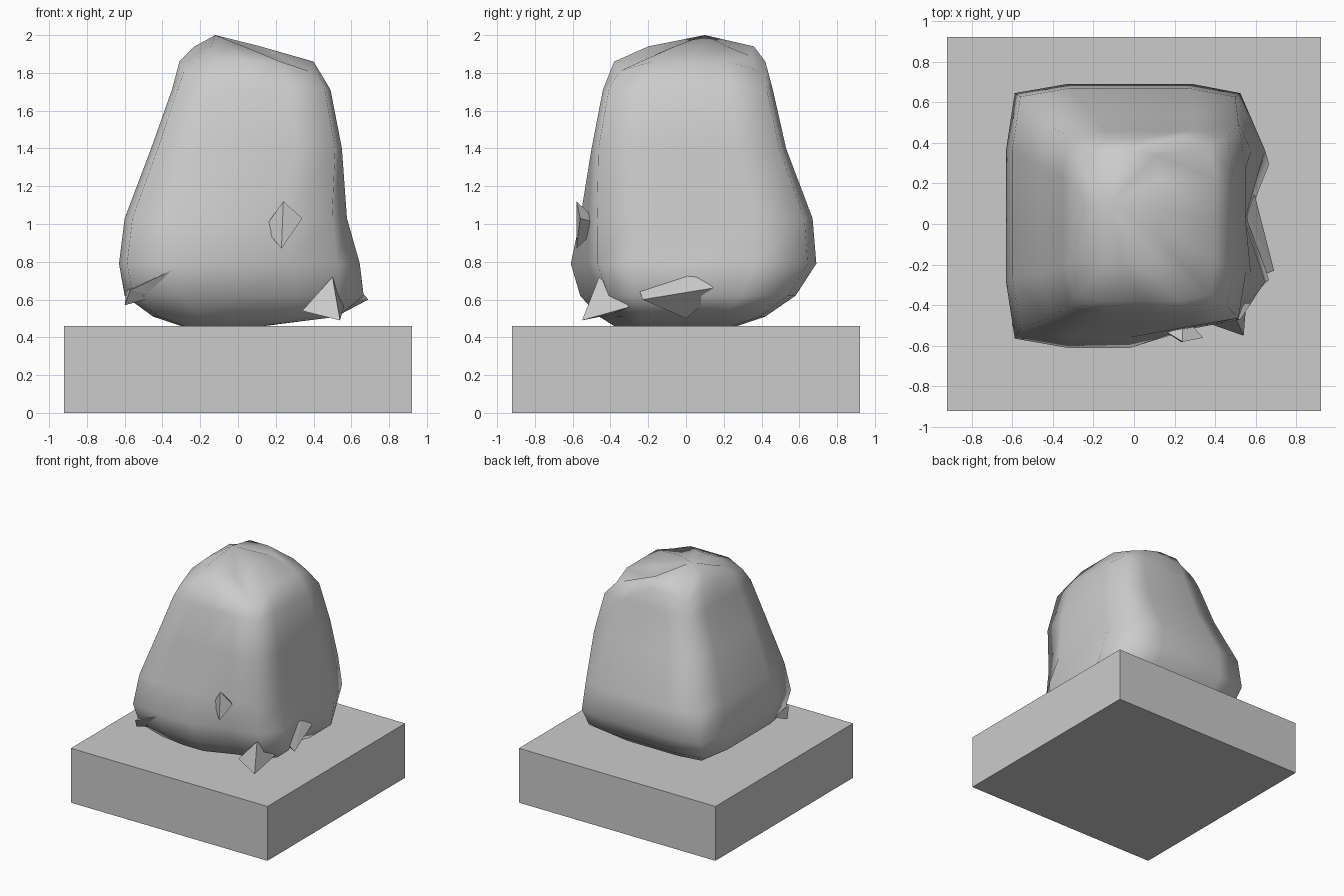
import bpy, bmesh, math

if "Cube" in bpy.data.objects:
    bpy.data.objects.remove(bpy.data.objects["Cube"])

# Square plinth
bpy.ops.mesh.primitive_cube_add(size=1, location=(0, 0, 0.23))
plinth = bpy.context.object
plinth.name = "plinth"
plinth.scale = (1.84, 1.84, 0.46)

# Boulder levels: z, x min, x max, y min, y max
LEVELS = [
    (0.46, -0.30, 0.14, -0.38, 0.27),
    (0.51, -0.45, 0.48, -0.46, 0.42),
    (0.62, -0.60, 0.60, -0.56, 0.58),
    (0.79, -0.63, 0.59, -0.61, 0.69),
    (1.03, -0.60, 0.55, -0.56, 0.67),
    (1.40, -0.46, 0.55, -0.50, 0.53),
    (1.71, -0.35, 0.49, -0.44, 0.46),
    (1.86, -0.31, 0.40, -0.38, 0.42),
    (1.94, -0.23, 0.12, -0.20, 0.36),
]

# Rounded-square outline with four points per side
OUTLINE = []
for k in range(4):
    a = k * math.pi / 2
    for u, v in ((-0.93, -0.93), (-0.5, -1), (0, -1), (0.5, -1)):
        OUTLINE.append((u * math.cos(a) - v * math.sin(a),
                        u * math.sin(a) + v * math.cos(a)))


def rock_point(u, v, level):
    z, x0, x1, y0, y1 = level
    x = (x0 + x1) / 2 + u * (x1 - x0) / 2
    y = (y0 + y1) / 2 + v * (y1 - y0) / 2
    low = max(0, 1 - abs(z - 0.66) / 0.6)
    # lobes and hollow on the right face
    if u > 0.9 and z > 0.5:
        x += low * (0.07 if abs(abs(v) - 0.5) < 0.1 else -0.05 if abs(v) < 0.1 else -0.03)
    # recess at the lower right of the front
    if v < -0.9 and u > 0.4:
        y += 0.12 * low
    # corners of the crown droop
    if z > 1.8 and abs(u) > 0.8 and abs(v) > 0.8:
        z -= 0.05
    return x, y, z


bm = bmesh.new()
rings = [[bm.verts.new(rock_point(u, v, lv)) for u, v in OUTLINE] for lv in LEVELS]
n = len(OUTLINE)
for lo, hi in zip(rings, rings[1:]):
    for i in range(n):
        j = (i + 1) % n
        bm.faces.new((lo[i], lo[j], hi[j], hi[i]))
peak = bm.verts.new((-0.12, 0.1, 2.0))
for i in range(n):
    bm.faces.new((rings[-1][i], rings[-1][(i + 1) % n], peak))
bm.faces.new(rings[0][::-1])
bmesh.ops.recalc_face_normals(bm, faces=bm.faces)
mesh = bpy.data.meshes.new("boulder")
bm.to_mesh(mesh)
bm.free()
boulder = bpy.data.objects.new("boulder", mesh)
bpy.context.collection.objects.link(boulder)
for p in mesh.polygons:
    p.use_smooth = True


# Sharp chips that stick out of the boulder
def chip(name, points):
    b = bmesh.new()
    for p in points:
        b.verts.new(p)
    bmesh.ops.convex_hull(b, input=b.verts)
    m = bpy.data.meshes.new(name)
    b.to_mesh(m)
    b.free()
    bpy.context.collection.objects.link(bpy.data.objects.new(name, m))


chip("front_chip", [(0.14, -0.52, 0.98), (0.24, -0.58, 1.12), (0.34, -0.56, 1.03),
                    (0.23, -0.58, 0.87), (0.24, -0.45, 1.0)])
chip("corner_chip", [(0.54, -0.55, 0.49), (0.34, -0.48, 0.54), (0.50, -0.46, 0.72),
                     (0.56, -0.30, 0.56), (0.42, -0.40, 0.52)])
chip("right_chip", [(0.69, -0.23, 0.60), (0.56, 0.05, 0.72), (0.58, 0.20, 0.67),
                    (0.50, 0.0, 0.50), (0.56, -0.28, 0.75), (0.45, -0.1, 0.6)])
chip("left_chip", [(-0.60, -0.50, 0.57), (-0.57, -0.56, 0.65), (-0.32, -0.60, 0.77),
                   (-0.42, -0.52, 0.62), (-0.59, -0.30, 0.66), (-0.5, -0.4, 0.65)])
